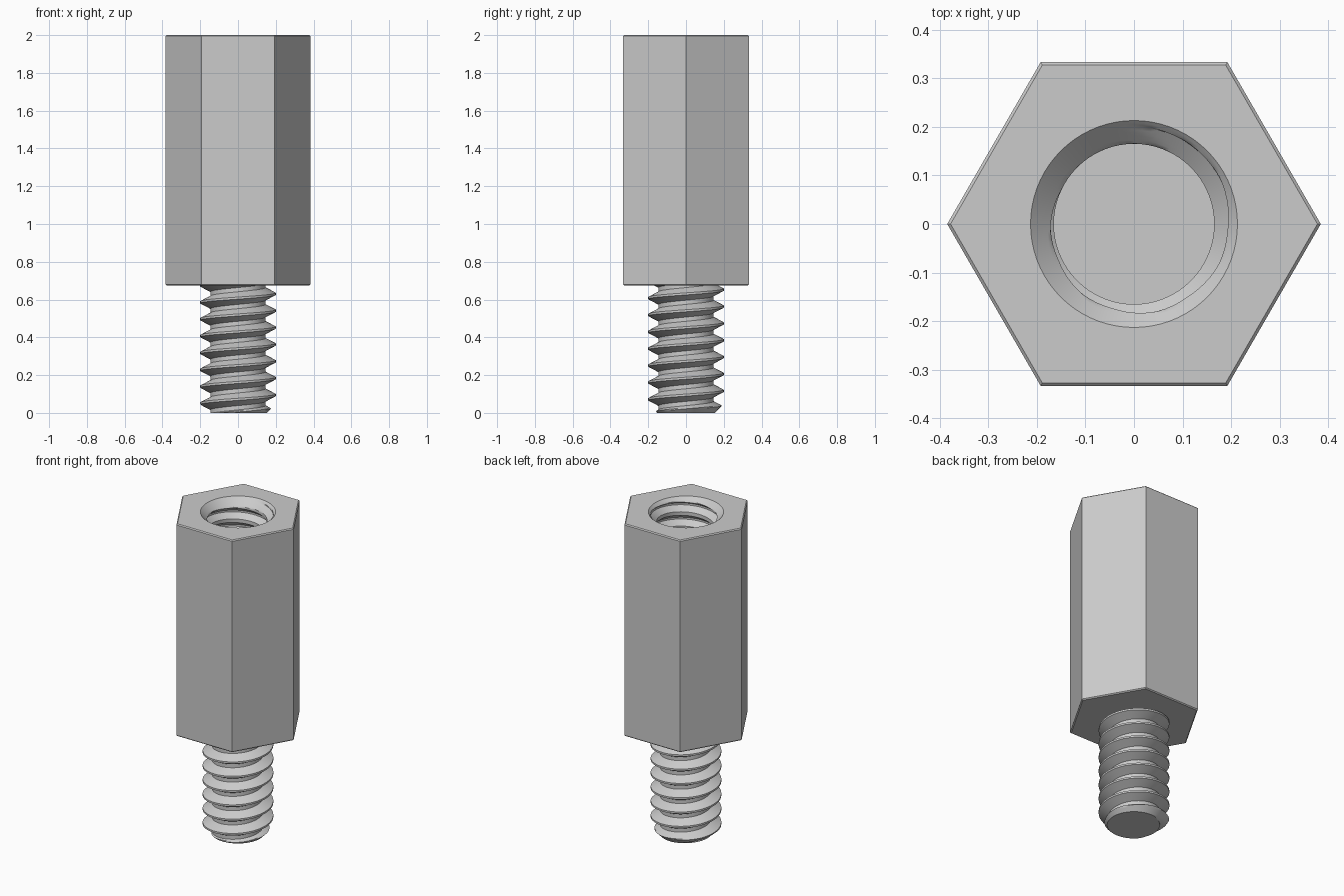
import bpy
import bmesh
from math import cos, pi, sin

cube = bpy.data.objects.get("Cube")
if cube:
    bpy.data.objects.remove(cube)

COLS = 72
STEPS = 16            # rows per thread turn
PITCH = 0.0893
APOTHEM = 0.333
SHOULDER, TOP, FLOOR = 0.675, 2.0, 1.2
ANGLES = [2 * pi * i / COLS for i in range(COLS + 1)]

steel = bpy.data.materials.new("grey steel")
steel.use_nodes = True
steel.diffuse_color = (0.6, 0.6, 0.6, 1)
steel.node_tree.nodes["Principled BSDF"].inputs["Base Color"].default_value = (0.6, 0.6, 0.6, 1)


def thread_radius(angle, z, root, crest):
    """Right-handed thread: crest flat, straight flanks, root flat."""
    phase = ((z - 0.005) / PITCH - angle / (2 * pi)) % 1
    distance = min(phase, 1 - phase)
    t = min(max((distance - 1 / 16) / (5 / 16), 0), 1)
    return crest + (root - crest) * t


def thread_rows(low, high, radius):
    """Helical rows from low to high, flattened where they meet the ends."""
    rows = []
    first = int(low / PITCH) - 2
    last = int(high / PITCH) + 2
    for k in range(first * STEPS, last * STEPS + 1):
        row = []
        for a in ANGLES:
            z = 0.005 + PITCH * (k / STEPS + a / (2 * pi))
            z = min(max(z, low), high)
            r = radius(a, z)
            row.append((r * cos(a), r * sin(a), z))
        rows.append(row)
    return rows


def hex_row(apothem, z):
    row = []
    for a in ANGLES:
        r = apothem / cos(a % (pi / 3) - pi / 6)
        row.append((r * cos(a), r * sin(a), z))
    return row


def skin(name, rows):
    """Skin a stack of rings, close both ends and shade it."""
    bm = bmesh.new()
    grid = [[bm.verts.new(p) for p in row] for row in rows]
    for lower, upper in zip(grid, grid[1:]):
        for i in range(COLS):
            bm.faces.new((lower[i], lower[i + 1], upper[i + 1], upper[i]))
    for ring in (grid[0], grid[-1]):
        bm.faces.new(ring[:COLS])
    bmesh.ops.remove_doubles(bm, verts=bm.verts, dist=0.0001)
    bmesh.ops.recalc_face_normals(bm, faces=bm.faces)
    mesh = bpy.data.meshes.new(name)
    bm.to_mesh(mesh)
    bm.free()
    mesh.materials.append(steel)
    obj = bpy.data.objects.new(name, mesh)
    bpy.context.collection.objects.link(obj)
    bpy.ops.object.select_all(action="DESELECT")
    obj.select_set(True)
    bpy.context.view_layer.objects.active = obj
    bpy.ops.object.shade_smooth_by_angle(angle=pi / 7)


# Threaded stud with a chamfered tip
def stud_radius(a, z):
    return min(thread_radius(a, z, 0.146, 0.2), 0.152 + z)


skin("threaded_stud", thread_rows(0, SHOULDER + 0.01, stud_radius))


# Hexagonal body with a countersunk, threaded blind hole
def hole_radius(a, z):
    r = thread_radius(a, z, 0.165, 0.2) if z > FLOOR + 0.1 else 0.165
    return max(r, 0.213 - (TOP - z))


EDGE = 0.006
outside = [
    hex_row(APOTHEM - EDGE, SHOULDER),
    hex_row(APOTHEM, SHOULDER + EDGE),
    hex_row(APOTHEM, TOP - EDGE),
    hex_row(APOTHEM - EDGE, TOP),
]
hole = thread_rows(FLOOR, TOP, hole_radius)
skin("hex_body", outside + hole[::-1])
